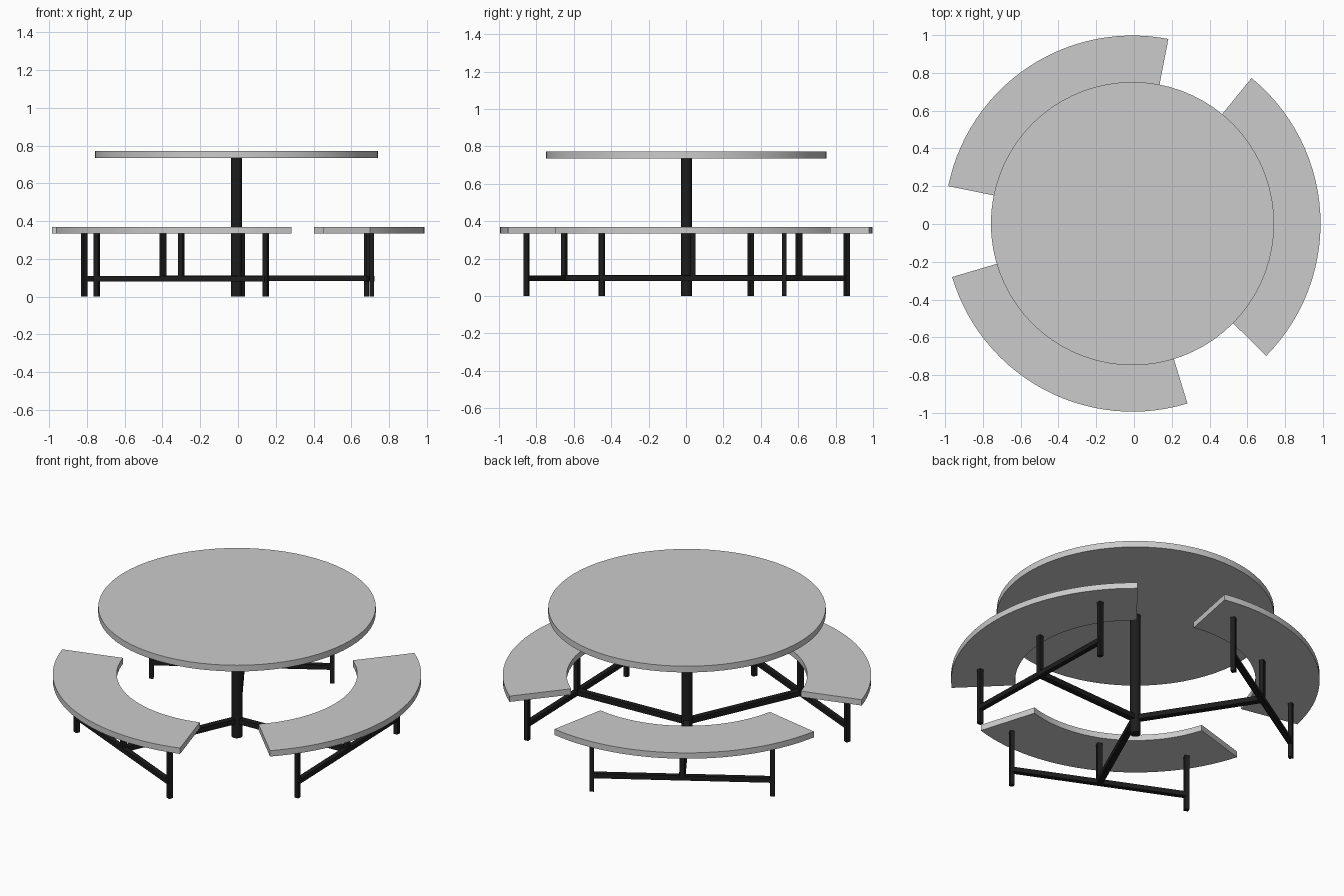
import bpy, bmesh, math
from mathutils import Vector

if "Cube" in bpy.data.objects:
    bpy.data.objects.remove(bpy.data.objects["Cube"])

CX, CY = -0.008, 0.002

metal = bpy.data.materials.new("black_metal")
metal.diffuse_color = (0.012, 0.012, 0.012, 1)
metal.use_nodes = True
metal.node_tree.nodes["Principled BSDF"].inputs["Base Color"].default_value = metal.diffuse_color


def finish(bm, name, mat=None):
    bmesh.ops.recalc_face_normals(bm, faces=bm.faces[:])
    me = bpy.data.meshes.new(name)
    bm.to_mesh(me)
    bm.free()
    ob = bpy.data.objects.new(name, me)
    bpy.context.collection.objects.link(ob)
    if mat:
        me.materials.append(mat)
    bpy.context.view_layer.objects.active = ob
    ob.select_set(True)
    bpy.ops.object.shade_smooth_by_angle(angle=math.radians(30))
    ob.select_set(False)
    return ob


def slab(name, pts, z0, z1, mat=None):
    """Extrude a flat outline upwards."""
    bm = bmesh.new()
    face = bm.faces.new([bm.verts.new((x, y, z0)) for x, y in pts])
    new = bmesh.ops.extrude_face_region(bm, geom=[face])["geom"]
    verts = [v for v in new if isinstance(v, bmesh.types.BMVert)]
    bmesh.ops.translate(bm, verts=verts, vec=(0, 0, z1 - z0))
    return finish(bm, name, mat)


def arc(r, a0, a1, n):
    angles = [math.radians(a0 + (a1 - a0) * i / n) for i in range(n + 1)]
    return [(CX + r * math.cos(a), CY + r * math.sin(a)) for a in angles]


def bar(name, a, b, width, z0, z1):
    """Horizontal square bar between two ground points."""
    a, b = Vector(a), Vector(b)
    d = (b - a).normalized()
    side = Vector((-d.y, d.x)) * width / 2
    slab(name, [a + side, a - side, b - side, b + side], z0, z1, metal)


def leg(name, p, direction, width, z0, z1):
    h = direction * width / 2
    bar(name, Vector(p) - h, Vector(p) + h, width, z0, z1)


# Table top and central post
slab("table_top", arc(0.75, 0, 360, 72)[:-1], 0.735, 0.772)
slab("central_post", arc(0.029, 0, 360, 20)[:-1], 0, 0.736, metal)

# Curved benches: start angle, end angle, two outer foot positions
benches = {
    "right": (-44.7, 50.7, (0.708, -0.45), (0.68, 0.525)),
    "back": (79, 168.5, (0.02, 0.86), (-0.815, 0.347)),
    "front": (196.5, 287, (-0.748, -0.45), (0.147, -0.852)),
}
for side, (a0, a1, p, q) in benches.items():
    slab(side + "_seat", arc(0.996, a0, a1, 28) + arc(0.65, a1, a0, 28), 0.335, 0.37)
    p, q = Vector(p), Vector(q)
    d = (q - p).normalized()
    mid = (p + q) / 2
    # Base frame: radial arm and crossbar
    bar(side + "_arm", (CX, CY), mid, 0.034, 0.082, 0.112)
    bar(side + "_crossbar", p, q, 0.028, 0.081, 0.109)
    # Seat supports
    leg(side + "_leg_a", p, d, 0.025, 0, 0.336)
    leg(side + "_leg_b", q, d, 0.025, 0, 0.336)
    leg(side + "_middle_support", mid, d, 0.027, 0.09, 0.336)
